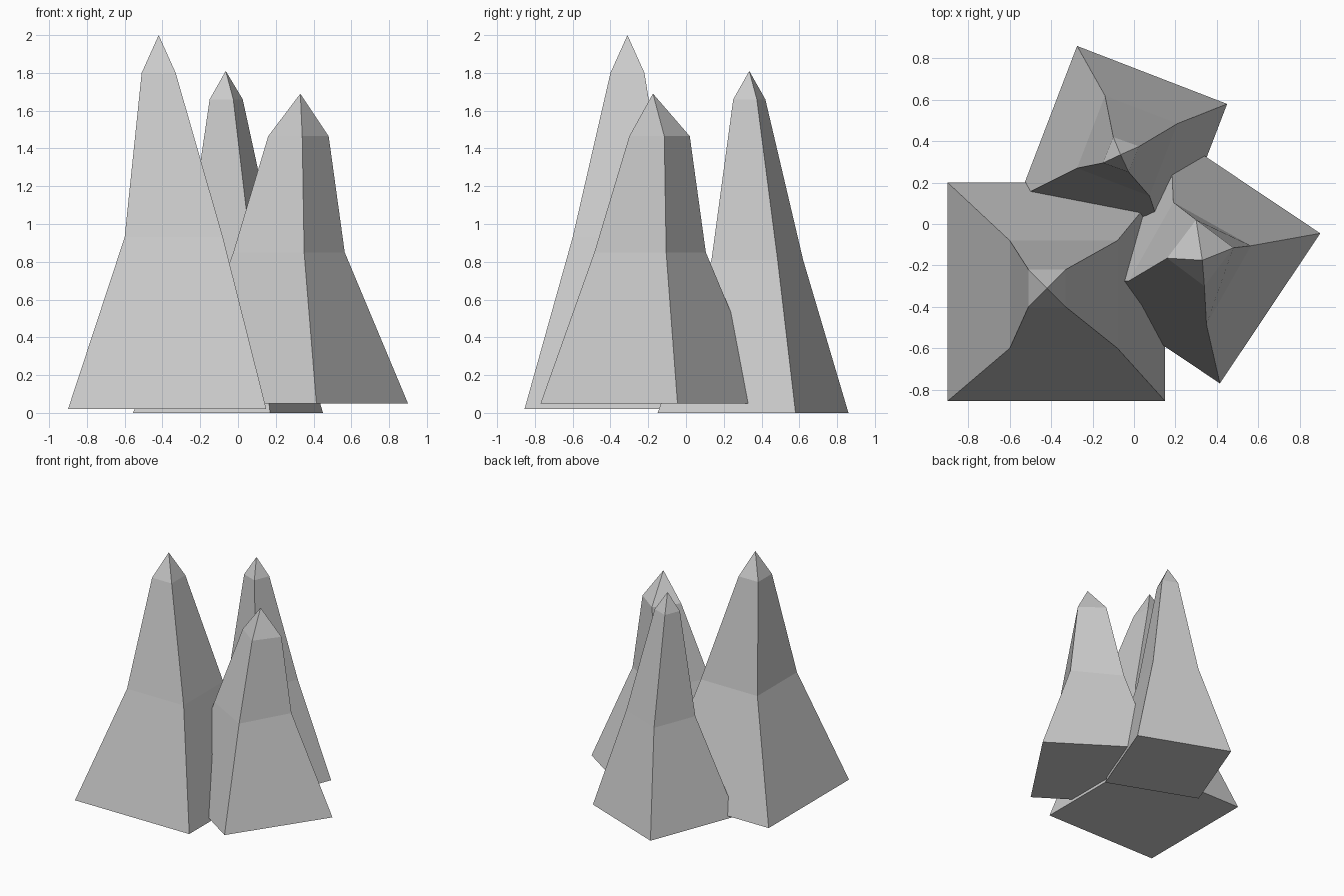
import bpy
import bmesh

cube = bpy.data.objects.get("Cube")
if cube:
    bpy.data.objects.remove(cube, do_unlink=True)

# Single stone grey
stone = bpy.data.materials.new("stone_grey")
stone.use_nodes = True
grey = (0.6, 0.6, 0.6, 1)
stone.diffuse_color = grey
bsdf = stone.node_tree.nodes["Principled BSDF"]
bsdf.inputs["Base Color"].default_value = grey
bsdf.inputs["Roughness"].default_value = 0.9


def ring(a, b, c, z):
    """Four-cornered section from three consecutive corners, counter-clockwise."""
    d = (a[0] + c[0] - b[0], a[1] + c[1] - b[1])
    return [(x, y, z) for x, y in (a, b, c, d)]


def spire(name, sections, apex):
    """Faceted spire: stacked four-sided sections closed by a pointed tip."""
    bm = bmesh.new()
    rings = [[bm.verts.new(p) for p in ring(*s)] for s in sections]
    tip = bm.verts.new(apex)
    bm.faces.new(rings[0][::-1])
    for i in range(4):
        j = (i + 1) % 4
        for low, high in zip(rings, rings[1:]):
            bm.faces.new((low[i], low[j], high[j], high[i]))
        bm.faces.new((rings[-1][i], rings[-1][j], tip))
    bmesh.ops.recalc_face_normals(bm, faces=bm.faces)
    mesh = bpy.data.meshes.new(name)
    bm.to_mesh(mesh)
    bm.free()
    mesh.materials.append(stone)
    obj = bpy.data.objects.new(name, mesh)
    bpy.context.collection.objects.link(obj)


# Tall spire, front right
spire("tall_spire", [
    ((-0.9, -0.855), (0.15, -0.855), (0.15, 0.2), 0.02),
    ((-0.6, -0.6), (-0.08, -0.6), (-0.08, -0.08), 0.93),
    ((-0.51, -0.4), (-0.33, -0.4), (-0.33, -0.22), 1.8),
], (-0.42, -0.31, 2.0))

# Slim spire, back
spire("back_spire", [
    ((0.17, -0.15), (0.45, 0.58), (-0.275, 0.86), 0),
    ((0.075, 0.135), (0.21, 0.485), (-0.14, 0.62), 0.81),
    ((-0.025, 0.25), (0.025, 0.375), (-0.1, 0.42), 1.66),
], (-0.065, 0.335, 1.81))

# Short leaning spire, left
spire("short_spire", [
    ((0.415, -0.77), (0.9, -0.045), (0.175, 0.44), 0.05),
    ((0.35, -0.485), (0.565, -0.105), (0.19, 0.105), 0.85),
    ((0.34, -0.3), (0.48, -0.115), (0.3, 0.02), 1.465),
], (0.33, -0.175, 1.69))
